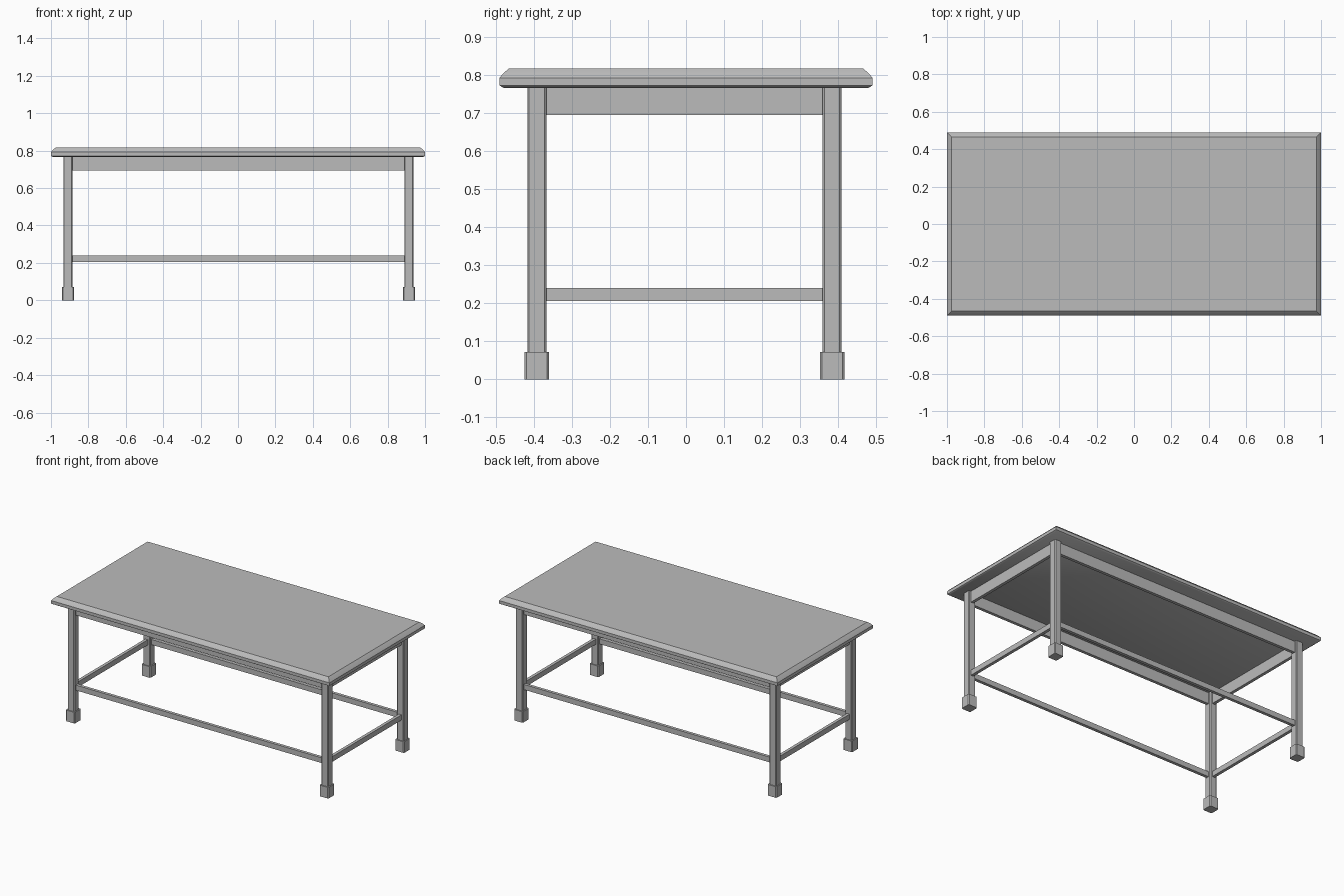
import bpy, bmesh

cube = bpy.data.objects.get("Cube")
if cube:
    bpy.data.objects.remove(cube)

GREY = (0.5, 0.5, 0.5, 1)
mat = bpy.data.materials.new("plain_grey")
mat.use_nodes = True
mat.diffuse_color = GREY
mat.node_tree.nodes["Principled BSDF"].inputs["Base Color"].default_value = GREY


def finish(name, bm):
    bmesh.ops.recalc_face_normals(bm, faces=bm.faces)
    mesh = bpy.data.meshes.new(name)
    bm.to_mesh(mesh)
    bm.free()
    mesh.materials.append(mat)
    obj = bpy.data.objects.new(name, mesh)
    bpy.context.collection.objects.link(obj)
    return obj


def box(name, lo, hi, chamfer=0):
    """Box between two corners, optionally with chamfered upright edges."""
    bm = bmesh.new()
    bmesh.ops.create_cube(bm, size=1)
    for v in bm.verts:
        v.co = [(a + b) / 2 + c * (b - a) for a, b, c in zip(lo, hi, v.co)]
    if chamfer:
        upright = [e for e in bm.edges
                   if abs(e.verts[0].co.z - e.verts[1].co.z) > 0.01]
        bmesh.ops.bevel(bm, geom=upright, offset=chamfer, segments=1,
                        affect='EDGES')
    return finish(name, bm)


# Table top: stacked rectangles following the moulded edge (inset, height)
bm = bmesh.new()
rings = []
for inset, z in [(0.010, 0.766), (0, 0.772), (0, 0.792), (0.010, 0.804), (0.024, 0.816)]:
    x, y = 1 - inset, 0.49 - inset
    rings.append([bm.verts.new((sx * x, sy * y, z))
                  for sx, sy in ((-1, -1), (1, -1), (1, 1), (-1, 1))])
for low, high in zip(rings, rings[1:]):
    for i in range(4):
        j = (i + 1) % 4
        bm.faces.new((low[i], low[j], high[j], high[i]))
bm.faces.new(rings[0])
bm.faces.new(rings[-1])
top = finish("table_top", bm)
bpy.context.view_layer.objects.active = top
top.select_set(True)
bpy.ops.object.shade_smooth_by_angle(angle=0.6)

# Legs with wider block feet
LEG, FOOT, FOOT_TOP, TOP = 0.025, 0.032, 0.072, 0.766
LEG_X = {"right": -0.909, "left": 0.914}
LEG_Y = {"front": -0.392, "back": 0.384}
for side, x in LEG_X.items():
    for end, y in LEG_Y.items():
        for part, r, z0, z1 in (("leg", LEG, FOOT_TOP, TOP),
                                ("foot", FOOT, 0, FOOT_TOP)):
            box(f"{end}_{side}_{part}", (x - r, y - r, z0), (x + r, y + r, z1), 0.005)

# Aprons under the top and stretchers near the floor, running between legs
HALF = 0.01
for part, z0, z1 in (("apron", 0.694, TOP), ("stretcher", 0.206, 0.24)):
    for end, y in LEG_Y.items():
        box(f"{end}_{part}", (LEG_X["right"] + LEG, y - HALF, z0),
            (LEG_X["left"] - LEG, y + HALF, z1))
    for side, x in LEG_X.items():
        box(f"{side}_{part}", (x - HALF, LEG_Y["front"] + LEG, z0),
            (x + HALF, LEG_Y["back"] - LEG, z1))
